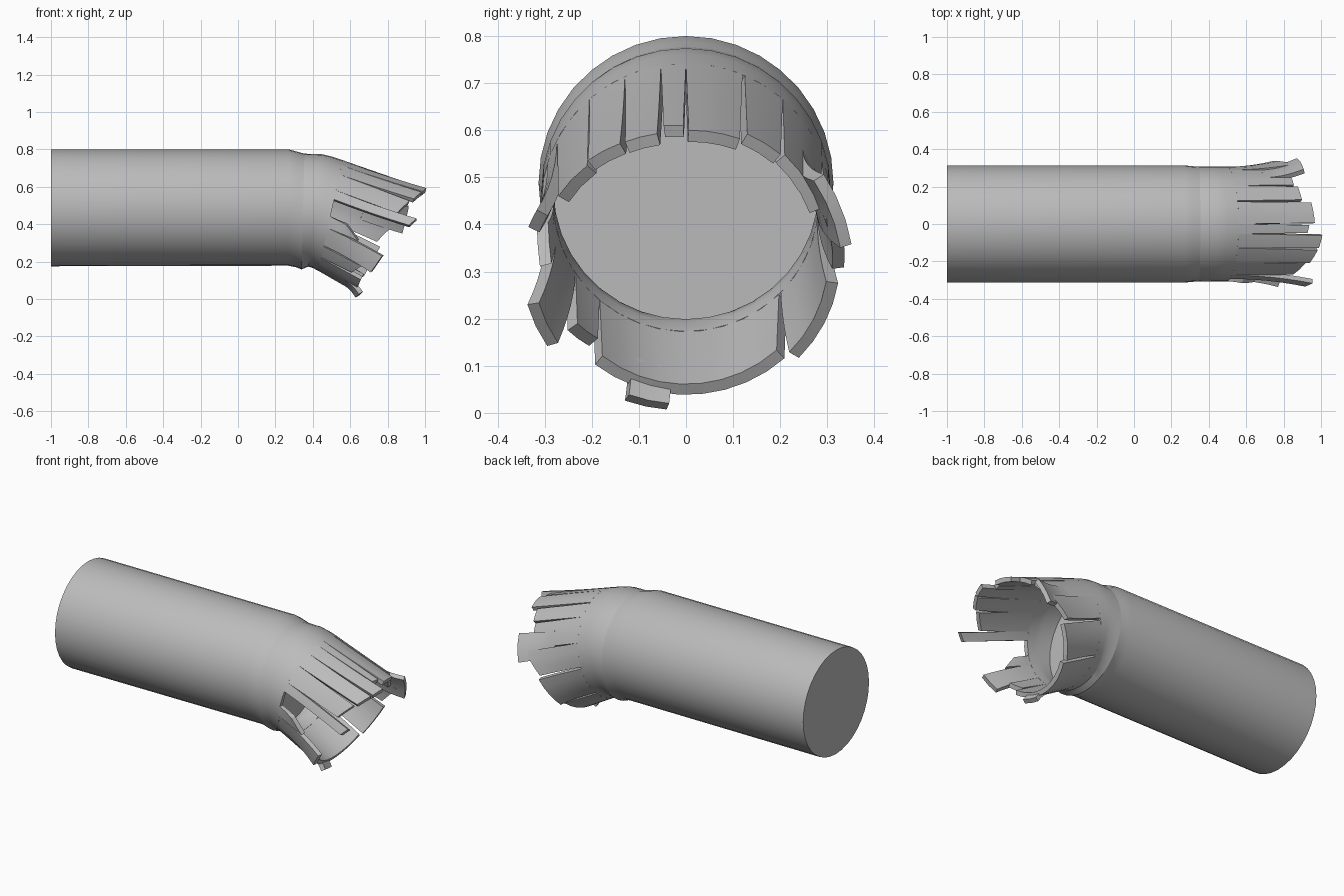
import bpy, bmesh, math
from mathutils import Vector

if "Cube" in bpy.data.objects:
    bpy.data.objects.remove(bpy.data.objects["Cube"])

steel = bpy.data.materials.new("grey_steel")
steel.use_nodes = True
GREY = (0.5, 0.5, 0.5, 1)
steel.diffuse_color = GREY
steel.node_tree.nodes["Principled BSDF"].inputs["Base Color"].default_value = GREY

SEGMENTS = 36
WALL = 0.026


def ring_point(ring, angle, out=0.0):
    """Point on a tilted ring (top, bottom, half width); angle runs from top towards -y."""
    top, bottom, half = ring
    top, bottom = Vector((top[0], 0, top[1])), Vector((bottom[0], 0, bottom[1]))
    up = (top - bottom) / 2
    a = math.radians(angle)
    radial = up * math.cos(a) + Vector((0, -half * math.sin(a), 0))
    return (top + bottom) / 2 + radial * (1 + out / half)


def blend(a, b, s):
    """Ring between (or beyond) two rings."""
    mix = lambda p, q: p + (q - p) * s
    return (tuple(map(mix, a[0], b[0])), tuple(map(mix, a[1], b[1])), mix(a[2], b[2]))


def skin(bm, rows, closed=False):
    """Faces between rows of points."""
    rows = [[bm.verts.new(p) for p in row] for row in rows]
    n = len(rows[0])
    for r, q in zip(rows, rows[1:]):
        for i in range(n if closed else n - 1):
            j = (i + 1) % n
            bm.faces.new((r[i], r[j], q[j], q[i]))
    return rows


def full_ring(ring):
    return [ring_point(ring, 360 * i / SEGMENTS) for i in range(SEGMENTS)]


def finish(name, bm, thickness=0.0):
    mesh = bpy.data.meshes.new(name)
    bm.to_mesh(mesh)
    bm.free()
    obj = bpy.data.objects.new(name, mesh)
    bpy.context.collection.objects.link(obj)
    mesh.materials.append(steel)
    bpy.ops.object.select_all(action='DESELECT')
    obj.select_set(True)
    bpy.context.view_layer.objects.active = obj
    if thickness:
        mod = obj.modifiers.new("wall", 'SOLIDIFY')
        mod.thickness = thickness
        mod.offset = -1
        bpy.ops.object.modifier_apply(modifier=mod.name)
    bpy.ops.object.shade_smooth_by_angle(angle=math.radians(32))
    return obj


# Rings along the pipe: top (x, z), bottom (x, z), half width in y
BACK = ((-1, 0.8), (-1, 0.175), 0.313)
BEND = ((0.27, 0.8), (0.27, 0.178), 0.313)
NECK = ((0.32, 0.787), (0.31, 0.17), 0.309)
JOINT = ((0.355, 0.777), (0.34, 0.158), 0.307)
COLLAR = ((0.45, 0.774), (0.375, 0.173), 0.307)
SLEEVE = ((0.56, 0.742), (0.43, 0.15), 0.307)
RIM = ((0.93, 0.613), (0.63, 0.035), 0.307)

# Long straight pipe, closed at both ends
bm = bmesh.new()
rows = skin(bm, [full_ring(r) for r in (BACK, BEND, NECK, JOINT)], closed=True)
bm.faces.new(rows[0][::-1])
bm.faces.new(rows[-1])
bmesh.ops.recalc_face_normals(bm, faces=bm.faces)
finish("straight_pipe", bm)

# Bent collar and the intact part of the sleeve
bm = bmesh.new()
middle = ((0.5, 0.762), (0.4, 0.166), 0.307)
skin(bm, [full_ring(r) for r in (JOINT, COLLAR, middle, SLEEVE)], closed=True)
finish("elbow_collar", bm, WALL)

# Torn strips: start angle, end angle, start, length at each corner, outward flare
STRIPS = [
    (0, 10, 0, 1.02, 1.0, 0.0),
    (10, 25, 0, 1.2, 1.18, 0.012),
    (25, 42, 0, 1.17, 1.12, 0.012),
    (42, 63, 0, 1.08, 1.0, 0.0),
    (63, 73, 0, 1.3, 1.26, 0.045),
    (91, 103, 0, 0.3, 0.6, 0.01),
    (103, 123, 0, 1.12, 1.08, 0.04),
    (124, 139, 0, 0.85, 0.72, 0.0),
    (140, 224, 0, 0.97, 0.97, 0.0),
    (156, 174, 0.65, 1.08, 1.05, 0.026),
    (226, 262, 0, 0.98, 1.0, 0.02),
    (264, 290, 0, 0.9, 1.05, 0.03),
    (279, 306, 0.5, 1.2, 1.08, 0.05),
    (290, 318, 0, 0.95, 0.9, 0.0),
    (318, 336, 0, 0.95, 0.95, 0.0),
    (337, 360, 0, 1.08, 1.1, 0.0),
]
bm = bmesh.new()
ROWS = 6
for t0, t1, start, end0, end1, flare in STRIPS:
    columns = max(2, round((t1 - t0) / 9))
    grid = []
    for r in range(ROWS + 1):
        f = r / ROWS
        row = []
        for c in range(columns + 1):
            u = c / columns
            s = start + (end0 + (end1 - end0) * u - start) * f
            crack = (0.5 - u) * 2.2 * f
            row.append(ring_point(blend(SLEEVE, RIM, s), t0 + (t1 - t0) * u + crack, flare * f * f))
        grid.append(row)
    skin(bm, grid)
finish("torn_strips", bm, WALL)
